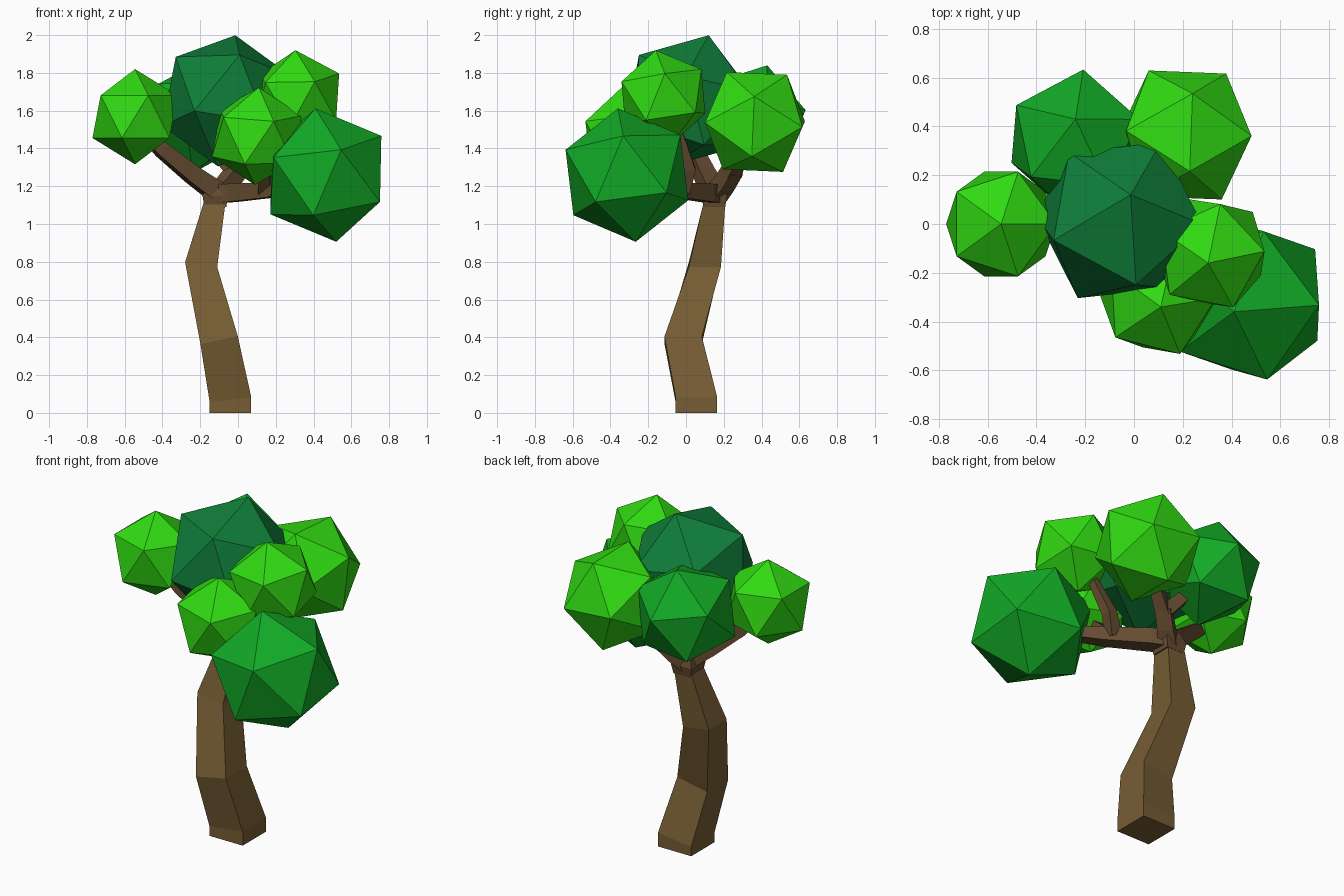
import bpy, bmesh
from mathutils import Vector, Matrix

if "Cube" in bpy.data.objects:
    bpy.data.objects.remove(bpy.data.objects["Cube"])


def material(name, rgb):
    m = bpy.data.materials.new(name)
    m.diffuse_color = (*rgb, 1)
    m.use_nodes = True
    m.node_tree.nodes["Principled BSDF"].inputs["Base Color"].default_value = m.diffuse_color
    return m


LIGHT = material("light_leaf_green", (0.03, 0.70, 0.006))
MID = material("mid_leaf_green", (0.006, 0.40, 0.019))
DARK = material("dark_leaf_green", (0.005, 0.21, 0.042))
BARK = material("trunk_brown", (0.181, 0.110, 0.034))
TWIG = material("branch_brown", (0.130, 0.072, 0.030))


def finish(bm, name, mat):
    bmesh.ops.recalc_face_normals(bm, faces=bm.faces)
    me = bpy.data.meshes.new(name)
    bm.to_mesh(me)
    bm.free()
    me.materials.append(mat)
    ob = bpy.data.objects.new(name, me)
    bpy.context.collection.objects.link(ob)
    return ob


def skin_rings(name, rings, mat):
    """Join a list of four-point rings into a closed tube."""
    bm = bmesh.new()
    loops = [[bm.verts.new(p) for p in ring] for ring in rings]
    for a, b in zip(loops, loops[1:]):
        for i in range(4):
            j = (i + 1) % 4
            bm.faces.new((a[i], a[j], b[j], b[i]))
    bm.faces.new(loops[0])
    bm.faces.new(loops[-1])
    return finish(bm, name, mat)


CORNERS = [(-1, -1), (1, -1), (1, 1), (-1, 1)]


def branch(name, path):
    """Square tapering limb along (x, y, z, half width) points."""
    pts = [Vector(p[:3]) for p in path]
    rings = []
    for i, p in enumerate(pts):
        t = (pts[min(i + 1, len(pts) - 1)] - pts[max(i - 1, 0)]).normalized()
        ref = Vector((0, 0, 1)) if abs(t.z) < 0.85 else Vector((1, 0, 0))
        u = t.cross(ref).normalized()
        v = u.cross(t)
        rings.append([p + (u * a + v * b) * path[i][3] for a, b in CORNERS])
    return skin_rings(name, rings, mat=TWIG)


def leaf_ball(name, centre, v1, v2, mat):
    """Icosahedron with one corner at v1 and a neighbouring corner toward v2."""
    v1, v2 = Vector(v1), Vector(v2)
    z = v1.normalized()
    x = (v2 - z * v2.dot(z)).normalized()
    y = z.cross(x)
    bm = bmesh.new()
    bmesh.ops.create_icosphere(bm, subdivisions=1, radius=v1.length)
    bm.verts.ensure_lookup_table()
    # turn the stock solid so that an upper ring corner lies on +x
    ring = max((w for w in bm.verts if 0 < w.co.z < v1.length * 0.9), key=lambda w: w.co.x)
    spin = Vector((1, 0)).angle_signed(ring.co.xy)
    bmesh.ops.rotate(bm, verts=bm.verts, matrix=Matrix.Rotation(spin, 3, 'Z'))
    frame = Matrix((x, y, z)).transposed()
    for w in bm.verts:
        w.co = frame @ w.co + Vector(centre)
    return finish(bm, name, mat)


# trunk: x, y, z, half width, tilt along x
trunk = [
    (-0.04, 0.055, 0.0, 0.11, 0),
    (-0.04, 0.055, 0.07, 0.11, 0.12),
    (-0.10, -0.015, 0.385, 0.099, 0.2),
    (-0.195, 0.10, 0.785, 0.085, -0.15),
    (-0.125, 0.15, 1.11, 0.058, 0),
]
skin_rings("trunk", [[(cx + a * h, cy + b * h, cz + a * h * tilt) for a, b in CORNERS]
                     for cx, cy, cz, h, tilt in trunk], BARK)

# crown of the trunk where the limbs part
skin_rings("limb_hub", [[(-0.12 + s * a, 0.15 + s * b, z) for a, b in CORNERS]
                        for z, s in ((1.09, 0.058), (1.15, 0.068), (1.215, 0.045))], TWIG)

# limbs
branch("left_branch", [(-0.10, 0.15, 1.16, 0.052), (-0.24, 0.10, 1.26, 0.045),
                       (-0.40, 0.04, 1.39, 0.038), (-0.52, 0.0, 1.50, 0.02)])
branch("right_branch", [(-0.12, 0.16, 1.16, 0.05), (-0.03, 0.11, 1.165, 0.048),
                        (0.17, -0.05, 1.18, 0.04), (0.38, -0.24, 1.22, 0.025)])
branch("back_branch", [(-0.12, 0.15, 1.15, 0.05), (-0.06, 0.20, 1.21, 0.045),
                       (0.0, 0.25, 1.29, 0.042)])
branch("back_right_twig", [(-0.01, 0.24, 1.27, 0.038), (0.08, 0.29, 1.36, 0.032),
                           (0.18, 0.35, 1.48, 0.02)])
branch("back_left_twig", [(-0.01, 0.25, 1.27, 0.038), (-0.10, 0.28, 1.37, 0.032),
                          (-0.19, 0.32, 1.48, 0.02)])
branch("upright_twig", [(0.14, -0.01, 1.18, 0.035), (0.19, 0.02, 1.29, 0.03),
                        (0.26, -0.05, 1.52, 0.02)])
branch("front_twig", [(0.14, -0.03, 1.18, 0.035), (0.14, -0.12, 1.27, 0.03),
                      (0.12, -0.24, 1.38, 0.02)])

# foliage
leaf_ball("left_leaves", (-0.545, 0, 1.568), (0, 0, 0.252), (1, 0, 0), LIGHT)
leaf_ball("low_right_leaves", (0.465, -0.313, 1.259), (-0.055, -0.047, 0.353),
          (0.295, -0.02, 0.208), MID)
leaf_ball("top_leaves", (-0.06, 0.015, 1.652), (0.046, 0.105, 0.347),
          (0.07, -0.27, 0.25), DARK)
leaf_ball("back_left_leaves", (-0.24, 0.34, 1.555), (0, 0.09, 0.285),
          (-0.25, 0.15, 0.09), MID)
leaf_ball("back_right_leaves", (0.21, 0.365, 1.54), (0.03, 0.17, 0.25),
          (0.26, 0, 0.134), LIGHT)
leaf_ball("upper_right_leaves", (0.316, -0.12, 1.67), (-0.012, -0.04, 0.25),
          (0.215, 0.01, 0.11), LIGHT)
leaf_ball("front_leaves", (0.10, -0.30, 1.465), (0.01, -0.04, 0.258),
          (0.09, -0.235, 0.07), LIGHT)
